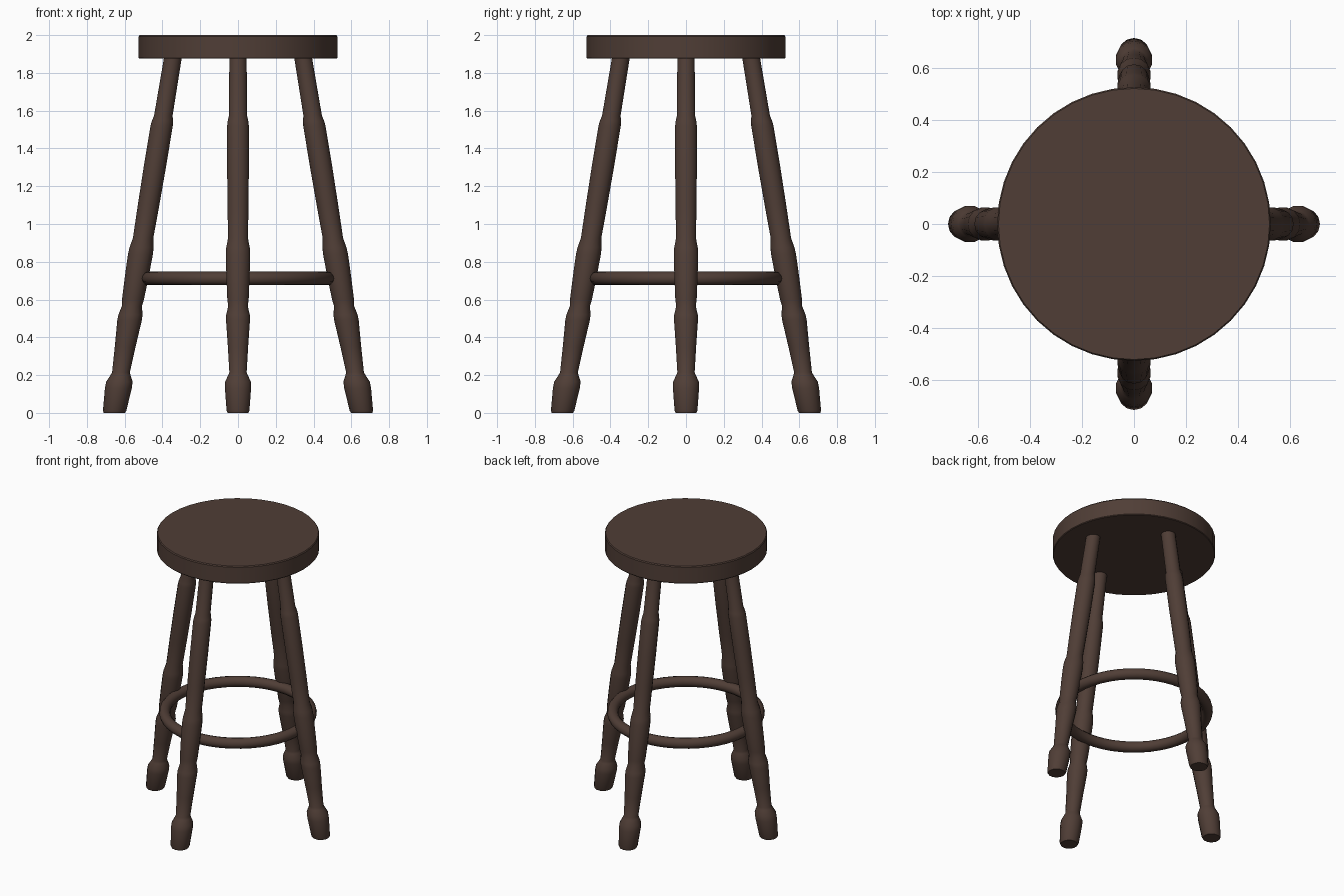
import bpy, bmesh, math

if "Cube" in bpy.data.objects:
    bpy.data.objects.remove(bpy.data.objects["Cube"])

wood = bpy.data.materials.new("dark brown wood")
wood.diffuse_color = (0.08, 0.048, 0.037, 1)
wood.use_nodes = True
wood.node_tree.nodes["Principled BSDF"].inputs["Base Color"].default_value = wood.diffuse_color


def finish(name, bm, angle=35):
    bmesh.ops.recalc_face_normals(bm, faces=bm.faces)
    me = bpy.data.meshes.new(name)
    bm.to_mesh(me)
    bm.free()
    me.materials.append(wood)
    ob = bpy.data.objects.new(name, me)
    bpy.context.collection.objects.link(ob)
    bpy.ops.object.select_all(action='DESELECT')
    ob.select_set(True)
    bpy.context.view_layer.objects.active = ob
    bpy.ops.object.shade_smooth_by_angle(angle=math.radians(angle))
    return ob


def lathe(name, profile, sides, centre=lambda z: 0.0, turn=0.0):
    """Stack of horizontal rings (z, radius) around a leaning axis, capped."""
    bm = bmesh.new()
    rings = []
    for z, r in profile:
        ring = []
        for i in range(sides):
            a = 2 * math.pi * i / sides
            x, y = centre(z) + r * math.cos(a), r * math.sin(a)
            ring.append(bm.verts.new((x * math.cos(turn) - y * math.sin(turn),
                                      x * math.sin(turn) + y * math.cos(turn), z)))
        rings.append(ring)
    for lo, hi in zip(rings, rings[1:]):
        for i in range(sides):
            j = (i + 1) % sides
            bm.faces.new((lo[i], lo[j], hi[j], hi[i]))
    bm.faces.new(rings[0][::-1])
    bm.faces.new(rings[-1])
    return finish(name, bm)


# round seat with tiny softened rims
lathe("seat", [(1.875, 0.522), (1.88, 0.526), (1.993, 0.526), (2.0, 0.521)], 40)

# four splayed turned legs
leg_profile = [(0.0, 0.056), (0.012, 0.062), (0.13, 0.071), (0.165, 0.070),
               (0.2, 0.053), (0.215, 0.047), (0.35, 0.055), (0.49, 0.065),
               (0.52, 0.064), (0.565, 0.053), (0.6, 0.058), (0.72, 0.063),
               (0.84, 0.066), (0.875, 0.064), (0.925, 0.054), (1.1, 0.057),
               (1.3, 0.059), (1.52, 0.059), (1.545, 0.056), (1.575, 0.049),
               (1.885, 0.047)]
for k, side in enumerate(("right", "back", "left", "front")):
    lathe(side + "_leg", leg_profile, 14,
          lambda z: 0.655 - 0.165 * z, k * math.pi / 2)

# foot ring
bm = bmesh.new()
N, M, R, r, z0 = 48, 12, 0.475, 0.036, 0.712
v = [[bm.verts.new(((R + r * math.cos(b)) * math.cos(a),
                    (R + r * math.cos(b)) * math.sin(a), z0 + r * math.sin(b)))
      for b in (2 * math.pi * j / M for j in range(M))]
     for a in (2 * math.pi * i / N for i in range(N))]
for i in range(N):
    for j in range(M):
        p, q = (i + 1) % N, (j + 1) % M
        bm.faces.new((v[i][j], v[p][j], v[p][q], v[i][q]))
finish("foot_ring", bm, 60)
